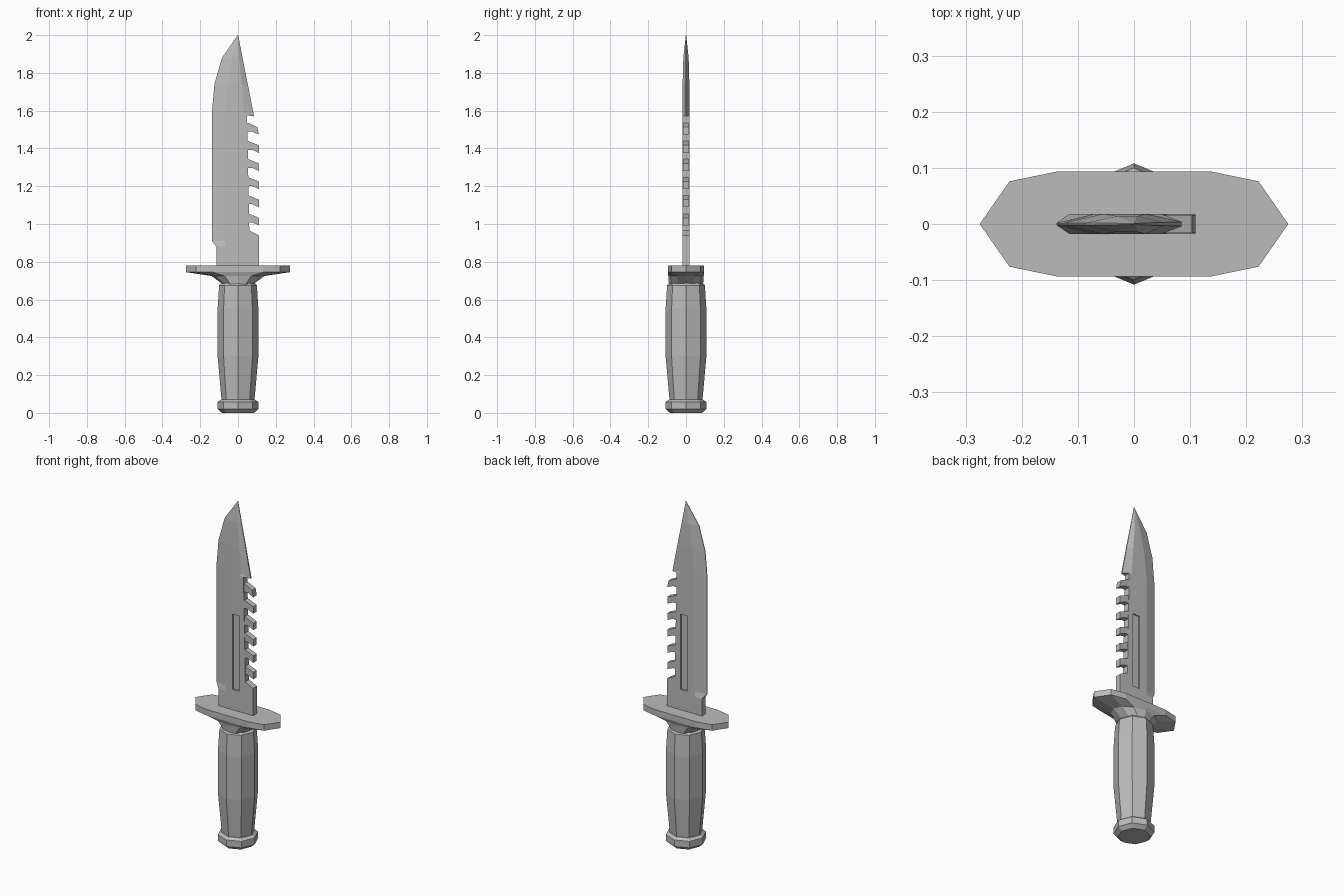
import bpy, bmesh, math
from mathutils import Matrix

cube = bpy.data.objects.get("Cube")
if cube:
    bpy.data.objects.remove(cube)

steel = bpy.data.materials.new("plain_grey")
steel.use_nodes = True
GREY = (0.5, 0.5, 0.5, 1)
steel.diffuse_color = GREY
steel.node_tree.nodes["Principled BSDF"].inputs["Base Color"].default_value = GREY


def finish(name, bm):
    bmesh.ops.remove_doubles(bm, verts=bm.verts, dist=0.0005)
    bmesh.ops.recalc_face_normals(bm, faces=bm.faces)
    mesh = bpy.data.meshes.new(name)
    bm.to_mesh(mesh)
    bm.free()
    mesh.materials.append(steel)
    ob = bpy.data.objects.new(name, mesh)
    bpy.context.collection.objects.link(ob)
    return ob


def loft(name, rings):
    """Skin a closed solid through rings of equal point count."""
    bm = bmesh.new()
    loops = [[bm.verts.new(p) for p in ring] for ring in rings]
    n = len(loops[0])
    for a, b in zip(loops, loops[1:]):
        for i in range(n):
            j = (i + 1) % n
            bm.faces.new((a[i], a[j], b[j], b[i]))
    bm.faces.new(loops[0])
    bm.faces.new(loops[-1])
    return finish(name, bm)


def ellipse(rx, ry, z, n=8):
    return [(rx * math.cos(i * math.tau / n), ry * math.sin(i * math.tau / n), z) for i in range(n)]


# Eight-sided pommel and swelling grip
loft("pommel", [ellipse(r, r, z) for r, z in
                [(0.085, 0), (0.108, 0.02), (0.108, 0.058), (0.09, 0.07)]])
loft("grip", [ellipse(r, r, z) for r, z in
              [(0.087, 0.065), (0.108, 0.3), (0.108, 0.55), (0.1, 0.675), (0.085, 0.69)]])

# Cross guard flaring out of a short collar
quarter = [(0.275, 0), (0.222, 0.076), (0.135, 0.094)]
half = quarter + [(0, 0.094)] + [(-x, y) for x, y in reversed(quarter)]
outline = half + [(x, -y) for x, y in reversed(half[1:-1])]
n = len(outline)
collar = ellipse(0.072, 0.09, 0.675, n)
flare = ellipse(0.14, 0.094, 0.725, n)
loft("guard", [collar, flare,
               [(x, y, 0.745) for x, y in outline],
               [(x, y, 0.78) for x, y in outline]])

# Blade sections: z, edge x, edge half width, bevel x, swedge x, spine x,
# spine half width, half thickness, spine z shift
T = 0.018
sections = [
    (0.77, -0.115, T, -0.07, 0.04, 0.11, T, T, 0),
    (0.88, -0.115, T, -0.07, 0.04, 0.11, T, T, 0),
    (0.91, -0.138, 0.002, -0.07, 0.04, 0.11, T, T, 0),
    (0.94, -0.138, 0.002, -0.07, 0.04, 0.11, T, T, 0),
    (0.965, -0.138, 0.002, -0.07, 0.04, 0.06, T, T, 0),
    (1.575, -0.138, 0.002, -0.07, 0.03, 0.048, T, T, 0),
    (1.59, -0.138, 0.002, -0.07, 0.03, 0.085, 0.004, T, -0.02),
    (1.74, -0.125, 0.002, -0.055, 0.02, 0.052, 0.003, T, 0),
    (1.88, -0.085, 0.002, -0.03, 0.006, 0.024, 0.002, 0.014, 0),
    (2.0, -0.001, 0.001, 0, 0, 0.001, 0.001, 0.001, 0),
]
rings = []
for z, xe, e, xb, xs, xp, s, t, dz in sections:
    side = [(xe, -e, z), (xb, -t, z), (xs, -t, z), (xp, -s, z + dz)]
    rings.append(side + [(x, -y, h) for x, y, h in reversed(side)])
blade = loft("blade", rings)

# Shallow slot sunk into both faces of the blade
bm = bmesh.new()
for sign in (-1, 1):
    bmesh.ops.create_cube(bm, size=1, matrix=Matrix.Translation((0, sign * 0.03, 1.12))
                          @ Matrix.Diagonal((0.045, 0.038, 0.44, 1)))
cutter = finish("slot_cutter", bm)
cutter.hide_render = True
cutter.hide_viewport = True
cut = blade.modifiers.new("slots", "BOOLEAN")
cut.operation = "DIFFERENCE"
cut.solver = "EXACT"
cut.object = cutter

# Row of hooked saw teeth along the spine
for i in range(6):
    top = 1.535 - i * 0.096
    reach = 0.103 if i == 0 else 0.11
    shape = [(0.04, top), (0.056, top), (reach, top - 0.022), (0.11, top - 0.062),
             (0.075, top - 0.046), (0.04, top - 0.046)]
    loft(f"saw_tooth_{i + 1}", [[(x, y, z) for x, z in shape] for y in (-0.016, 0.016)])
